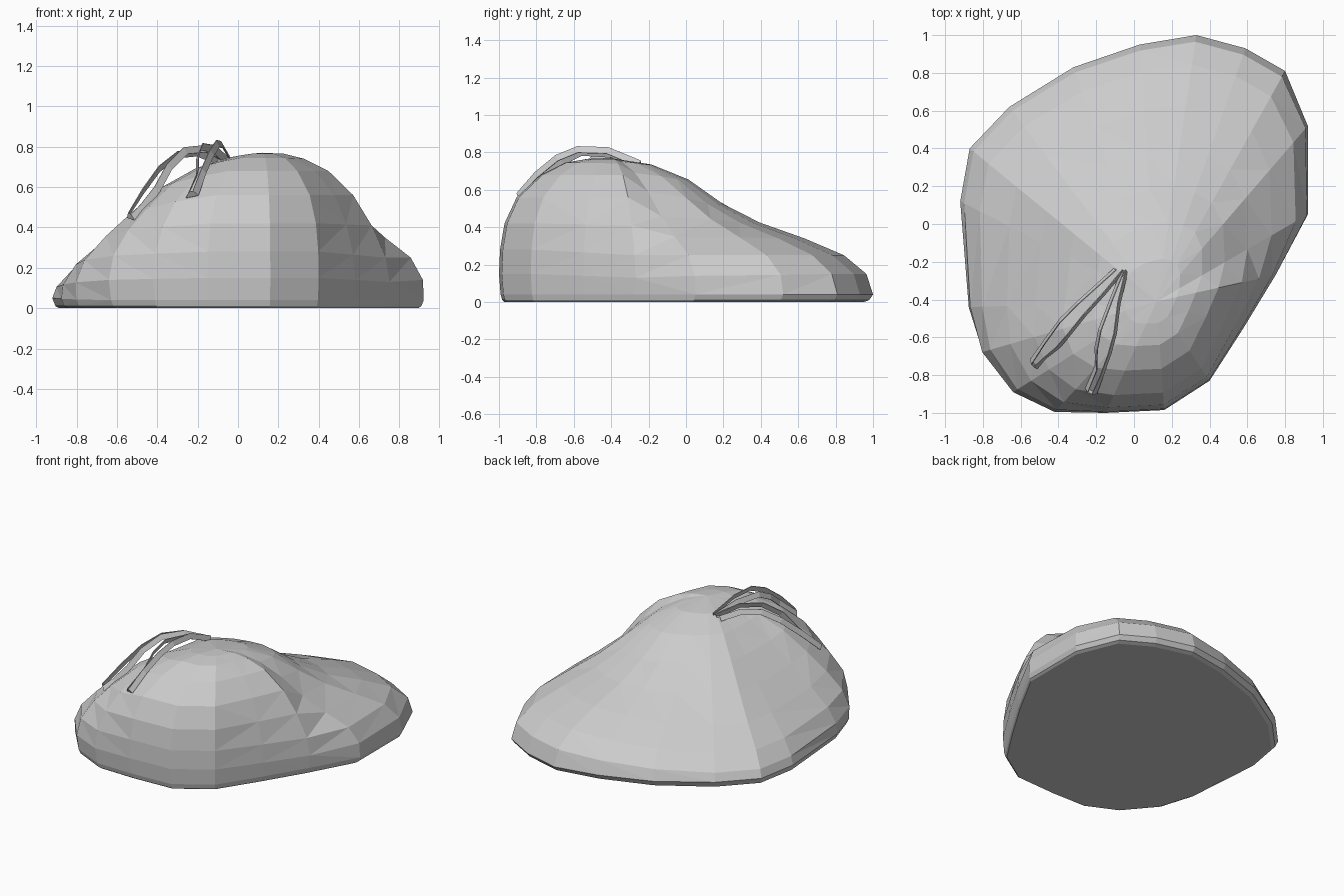
import bpy, bmesh
from mathutils import Vector

if "Cube" in bpy.data.objects:
    bpy.data.objects.remove(bpy.data.objects["Cube"])

PEAK = Vector((0.12, -0.41, 0.77))

# Footprint, counter-clockwise from the back
OUTLINE = [(0.33, 1.0), (0.03, 0.95), (-0.32, 0.83), (-0.66, 0.62), (-0.87, 0.40),
           (-0.92, 0.12), (-0.88, -0.44), (-0.81, -0.68), (-0.64, -0.89), (-0.42, -0.995),
           (-0.15, -1.0), (0.16, -0.985), (0.40, -0.83), (0.58, -0.55), (0.75, -0.27),
           (0.92, 0.05), (0.92, 0.52), (0.80, 0.81), (0.59, 0.93)]

# Slope profiles (fraction of distance from peak, height), rim to top
BACK = [(1, .04), (.975, .15), (.89, .25), (.74, .34), (.57, .425), (.43, .525), (.30, .655), (.16, .735)]
LEFT = [(1, .05), (.98, .105), (.90, .195), (.75, .30), (.59, .43), (.44, .56), (.30, .67), (.16, .74)]
FRONT_LEFT = [(.985, .04), (1, .14), (.97, .26), (.875, .385), (.75, .495), (.58, .62), (.38, .705), (.19, .75)]
FRONT = [(.985, .04), (1, .15), (.99, .28), (.95, .42), (.84, .56), (.62, .68), (.40, .745), (.20, .765)]
SIDE_RIGHT = [(.99, .04), (1, .13), (.97, .25), (.86, .41), (.715, .56), (.52, .68), (.33, .74), (.17, .765)]
RIGHT = [(1, .04), (.995, .14), (.92, .25), (.76, .35), (.60, .46), (.45, .59), (.30, .69), (.15, .75)]
KEYS = [(0, BACK), (3, LEFT), (5, LEFT), (8, FRONT_LEFT), (10, FRONT), (12, FRONT),
        (14, SIDE_RIGHT), (15, RIGHT), (17, BACK), (19, BACK)]


def profile_at(i):
    for (a, pa), (b, pb) in zip(KEYS, KEYS[1:]):
        if a <= i <= b:
            f = (i - a) / (b - a)
            return [Vector(p).lerp(Vector(q), f) for p, q in zip(pa, pb)]


def add_object(name, bm):
    bmesh.ops.recalc_face_normals(bm, faces=bm.faces)
    me = bpy.data.meshes.new(name)
    bm.to_mesh(me)
    bm.free()
    ob = bpy.data.objects.new(name, me)
    bpy.context.collection.objects.link(ob)
    return ob


# Slumped bag body: rings lofted from footprint to peak
bm = bmesh.new()
cols = []
for i, (x, y) in enumerate(OUTLINE):
    col = []
    prof = profile_at(i)
    for t, z in [(prof[0].x - 0.035, 0.0), (prof[0].x - 0.015, 0.01)] + [tuple(p) for p in prof]:
        col.append(bm.verts.new((PEAK.x + (x - PEAK.x) * t, PEAK.y + (y - PEAK.y) * t, z)))
    cols.append(col)
top = bm.verts.new(PEAK)
for a, b in zip(cols, cols[1:] + cols[:1]):
    for j in range(len(a) - 1):
        bm.faces.new((a[j], b[j], b[j + 1], a[j + 1]))
    bm.faces.new((a[-1], b[-1], top))
bm.faces.new([c[0] for c in cols])
bmesh.ops.triangulate(bm, faces=[f for f in bm.faces if len(f.verts) == 4])
add_object("bean_bag_body", bm)


# Drawstring loops: thin ribbons standing on edge
def ribbon_loop(name, points, width=0.035):
    bm = bmesh.new()
    pts = [Vector(p) for p in points]
    rows = []
    for i, p in enumerate(pts):
        tan = pts[min(i + 1, len(pts) - 1)] - pts[max(i - 1, 0)]
        if abs(tan.x) + abs(tan.y) < 0.06:
            tan = Vector((1, 0, 0))
        side = tan.cross(Vector((0, 0, 1))).normalized()
        # lean the ribbon outward so it shows from above
        up = side.cross(tan).normalized() * width / 2 - side * width * 0.2
        rows.append((bm.verts.new(p - up), bm.verts.new(p + up)))
    for a, b in zip(rows, rows[1:]):
        bm.faces.new((a[0], b[0], b[1], a[1]))
    ob = add_object(name, bm)
    mod = ob.modifiers.new("thickness", 'SOLIDIFY')
    mod.thickness = 0.005
    mod.offset = 0


ribbon_loop("left_drawstring", [
    (-0.10, -0.24, .73), (-0.20, -0.33, .77), (-0.30, -0.42, .76), (-0.39, -0.51, .69),
    (-0.47, -0.62, .58), (-0.545, -0.73, .46), (-0.52, -0.76, .45), (-0.47, -0.71, .50),
    (-0.40, -0.65, .59), (-0.34, -0.58, .70), (-0.26, -0.48, .78), (-0.16, -0.37, .79),
    (-0.06, -0.25, .735)])
ribbon_loop("front_drawstring", [
    (-0.06, -0.25, .735), (-0.12, -0.40, .79), (-0.18, -0.56, .80), (-0.20, -0.66, .75),
    (-0.20, -0.76, .67), (-0.25, -0.88, .56), (-0.21, -0.90, .57), (-0.17, -0.80, .68),
    (-0.13, -0.69, .77), (-0.10, -0.58, .815), (-0.08, -0.42, .81), (-0.04, -0.25, .74)])
